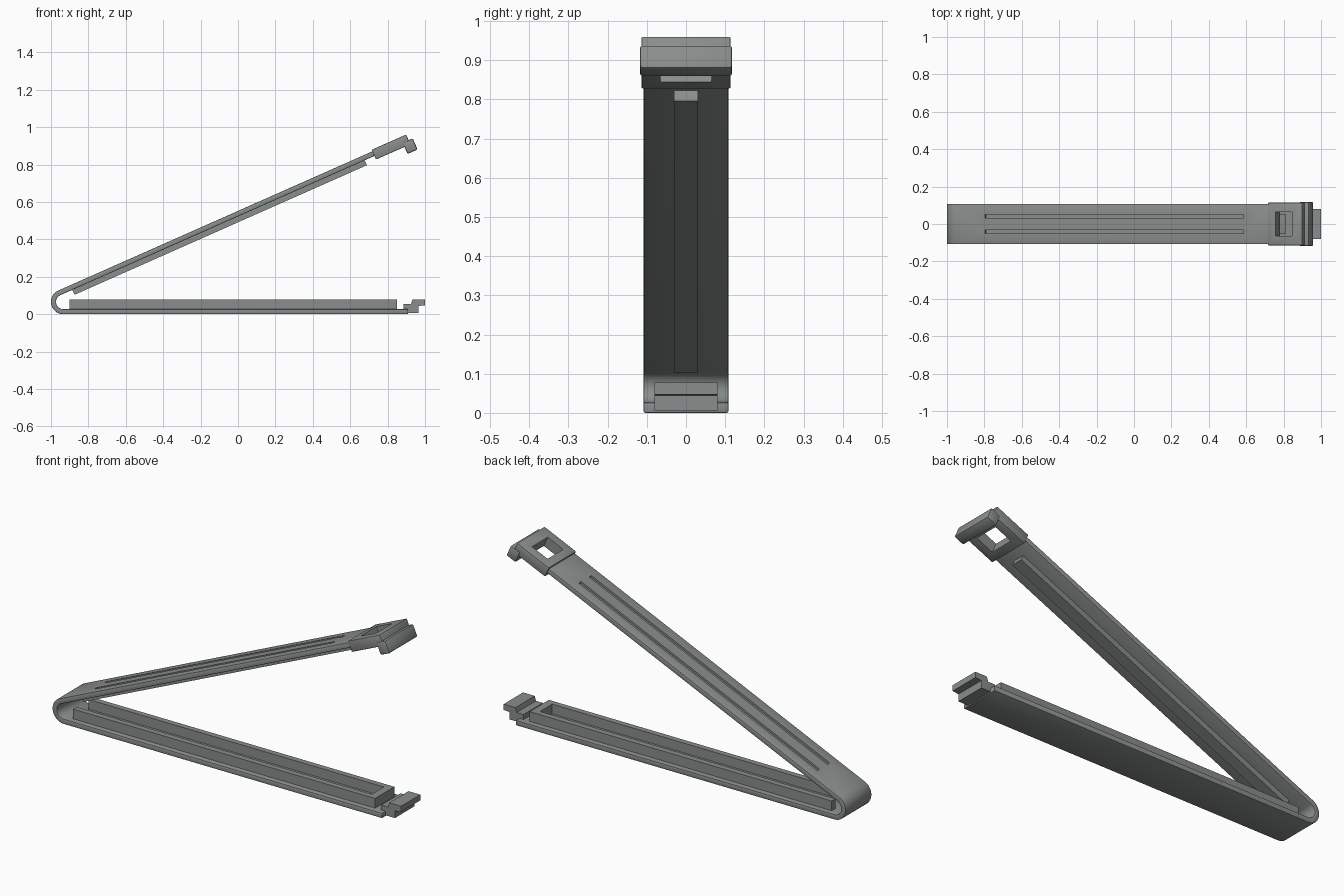
import bpy, bmesh, math
from mathutils import Vector

if "Cube" in bpy.data.objects:
    bpy.data.objects.remove(bpy.data.objects["Cube"])

ANGLE = math.radians(23.9)          # opening angle of the clip
C, S = math.cos(ANGLE), math.sin(ANGLE)
CX, CZ, R, T = -0.934, 0.066, 0.066, 0.027   # hinge centre, radius, wall
HALF = 0.108                        # half width of the strap

grey = bpy.data.materials.new("grey plastic")
grey.diffuse_color = (0.25, 0.27, 0.26, 1)
grey.use_nodes = True
grey.node_tree.nodes["Principled BSDF"].inputs["Base Color"].default_value = grey.diffuse_color


def arm(u, v):
    """Point in the tilted upper arm's own frame -> world x, z."""
    return (CX + u * C - v * S, CZ + u * S + v * C)


def solid(name, verts, offset):
    """Extrude one flat polygon along an offset vector."""
    bm = bmesh.new()
    face = bm.faces.new([bm.verts.new(v) for v in verts])
    new = bmesh.ops.extrude_face_region(bm, geom=[face], use_keep_orig=True)["geom"]
    bmesh.ops.translate(bm, vec=Vector(offset),
                        verts=[g for g in new if isinstance(g, bmesh.types.BMVert)])
    bmesh.ops.recalc_face_normals(bm, faces=bm.faces)
    mesh = bpy.data.meshes.new(name)
    bm.to_mesh(mesh)
    bm.free()
    mesh.materials.append(grey)
    ob = bpy.data.objects.new(name, mesh)
    bpy.context.collection.objects.link(ob)
    return ob


def prism(name, pts, y0, y1):
    return solid(name, [(x, y0, z) for x, z in pts], (0, y1 - y0, 0))


def arm_box(name, u0, u1, v0, v1, y0, y1):
    return prism(name, [arm(u0, v0), arm(u1, v0), arm(u1, v1), arm(u0, v1)], y0, y1)


def apply(ob, mod):
    bpy.context.view_layer.objects.active = ob
    bpy.ops.object.modifier_apply(modifier=mod.name)


def bevel(ob, width):
    m = ob.modifiers.new("bevel", 'BEVEL')
    m.width, m.segments, m.limit_method = width, 2, 'ANGLE'
    apply(ob, m)


def cut(ob, cutter):
    m = ob.modifiers.new("cut", 'BOOLEAN')
    m.object, m.operation, m.solver = cutter, 'DIFFERENCE', 'EXACT'
    apply(ob, m)
    bpy.data.objects.remove(cutter)


def smooth(ob):
    bpy.ops.object.select_all(action='DESELECT')
    ob.select_set(True)
    bpy.context.view_layer.objects.active = ob
    bpy.ops.object.shade_smooth_by_angle(angle=math.radians(30))


# strap: lower strip, round hinge and upper arm in one bent profile
def arc(r):
    a0, a1, n = 1.5 * math.pi, 0.5 * math.pi + ANGLE, 20
    return [(CX + r * math.cos(a0 + (a1 - a0) * i / n),
             CZ + r * math.sin(a0 + (a1 - a0) * i / n)) for i in range(n + 1)]

outer = [(0.91, 0)] + arc(R) + [arm(1.85, R)]
inner = [(0.91, T)] + arc(R - T) + [arm(1.85, R - T)]
strap = prism("strap", outer + inner[::-1], -HALF, HALF)
bevel(strap, 0.004)
for s in (-1, 1):                   # two long grooves on the upper arm
    cut(strap, arm_box("groove_cutter", 0.18, 1.69, R - 0.01, R + 0.02,
                       s * 0.042 - 0.010, s * 0.042 + 0.010))
smooth(strap)

# ridge under the upper arm that presses into the channel
arm_box("pressing_ridge", 0.07, 1.78, 0.010, R - T + 0.004, -0.031, 0.031)

# U-shaped channel on the lower strip, open toward the hinge
channel = [(-0.90, -0.08), (0.85, -0.08), (0.85, 0.08), (-0.90, 0.08),
           (-0.90, 0.05), (0.81, 0.05), (0.81, -0.05), (-0.90, -0.05)]
solid("channel_walls", [(x, y, T - 0.004) for x, y in channel], (0, 0, 0.055))

# latch window block at the end of the upper arm
block = arm_box("latch_block", 1.837, 2.038, 0.018, 0.075, -0.114, 0.114)
bevel(block, 0.004)
cut(block, arm_box("window_cutter", 1.882, 1.98, -0.05, 0.15, -0.065, 0.065))
smooth(block)

# finger lip at the tip
lip = arm_box("finger_lip", 2.003, 2.062, -0.023, 0.042, -0.118, 0.118)
bevel(lip, 0.008)
smooth(lip)

# stepped hook at the end of the lower strip
prism("latch_hook", [(0.885, 0.02), (0.885, 0.053), (0.925, 0.053), (0.932, 0.077),
                     (1.0, 0.077), (1.0, 0.047), (0.965, 0.044), (0.965, 0.006),
                     (0.90, 0.006)], -0.08, 0.08)
